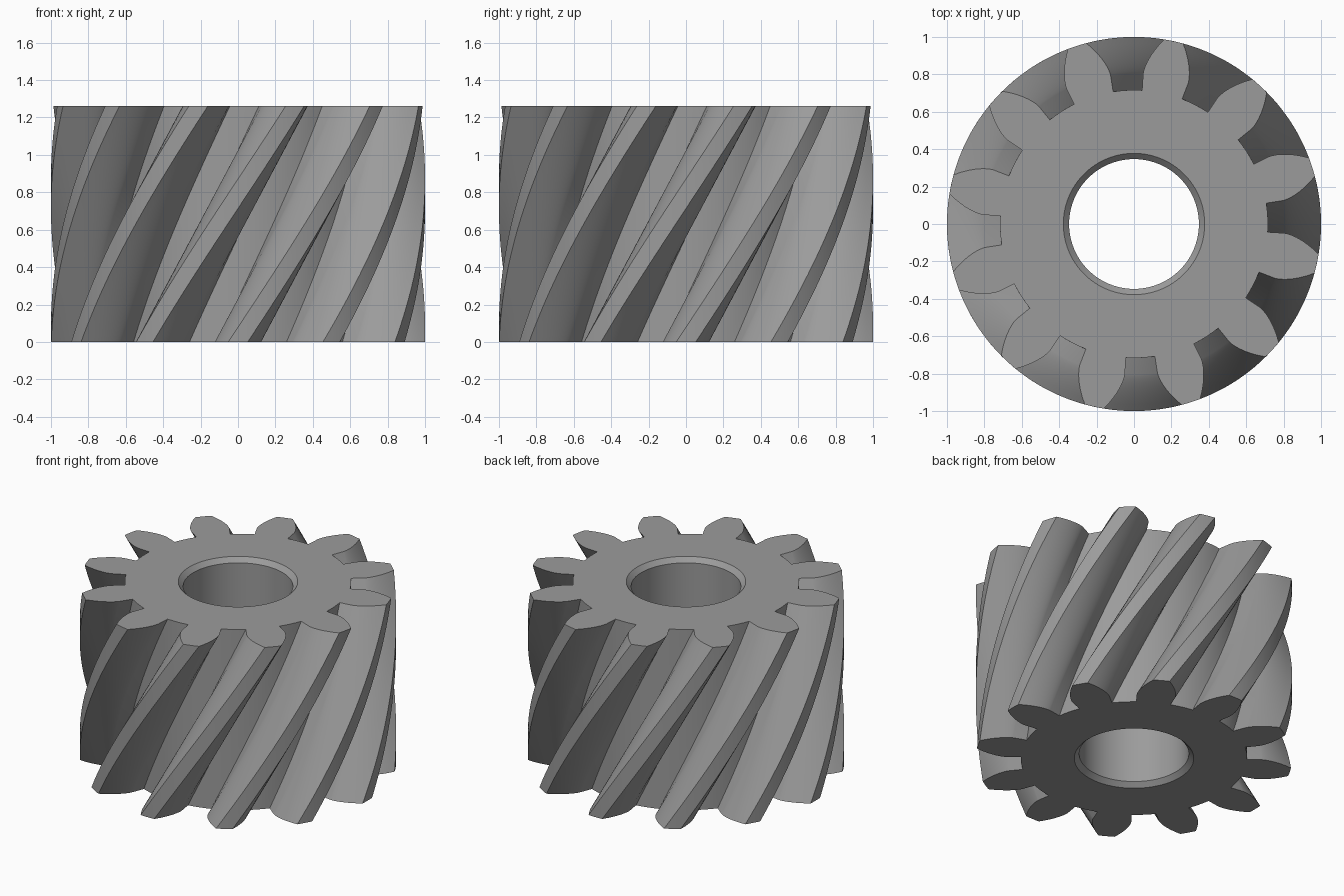
import bpy, bmesh, math

if "Cube" in bpy.data.objects:
    bpy.data.objects.remove(bpy.data.objects["Cube"])

# Helical gear proportions (outer radius = 1)
TEETH = 12
HELIX = math.radians(30)
MODULE = 1 / (TEETH / 2 / math.cos(HELIX) + 1)
PITCH_R = TEETH * MODULE / 2 / math.cos(HELIX)
ROOT_R = PITCH_R - 1.25 * MODULE
PRESSURE = math.atan(math.tan(math.radians(20)) / math.cos(HELIX))
BASE_R = PITCH_R * math.cos(PRESSURE)
HEIGHT = 10 * MODULE
TWIST = HEIGHT * math.tan(HELIX) / PITCH_R
LAYERS = 32
BORE_R, CHAMFER_R, CHAMFER_H = 0.347, 0.378, 0.031
BORE_SIDES = 96


def inv(a):
    return math.tan(a) - a


def tooth_profile():
    """Polar outline of the whole gear: root land, flank, tip land, flank."""
    base_half = math.pi / TEETH / 2 + inv(PRESSURE)
    flank = [(ROOT_R, base_half)]
    steps = 8
    for i in range(steps + 1):
        r = BASE_R + (1 - BASE_R) * (i / steps) ** 1.5
        flank.append((r, base_half - inv(math.acos(min(1, BASE_R / r)))))
    tip = flank[-1][1]
    half_pitch = math.pi / TEETH
    root_gap = half_pitch - base_half
    points = []
    for k in range(TEETH):
        c = 2 * math.pi * k / TEETH
        points += [(ROOT_R, c - half_pitch),
                   (ROOT_R, c - half_pitch + root_gap / 2)]
        points += [(r, c - a) for r, a in flank]
        points += [(1, c - tip / 3), (1, c + tip / 3)]
        points += [(r, c + a) for r, a in reversed(flank)]
        points.append((ROOT_R, c + half_pitch - root_gap / 2))
    return points


def add_ring(bm, polar, z, turn=0):
    return [bm.verts.new((r * math.cos(a + turn), r * math.sin(a + turn), z))
            for r, a in polar]


def bridge(bm, low, high):
    n = len(low)
    for i in range(n):
        j = (i + 1) % n
        bm.faces.new((low[i], low[j], high[j], high[i]))


def loop_edges(bm, ring):
    return [bm.edges.get((ring[i - 1], ring[i])) for i in range(len(ring))]


bm = bmesh.new()

# Twisted toothed wall
profile = tooth_profile()
wall = [add_ring(bm, profile, HEIGHT * i / LAYERS, TWIST * i / LAYERS)
        for i in range(LAYERS + 1)]
for low, high in zip(wall, wall[1:]):
    bridge(bm, low, high)

# Bore with a chamfer at both ends
bore = []
for r, z in ((CHAMFER_R, 0), (BORE_R, CHAMFER_H),
             (BORE_R, HEIGHT - CHAMFER_H), (CHAMFER_R, HEIGHT)):
    circle = [(r, 2 * math.pi * i / BORE_SIDES) for i in range(BORE_SIDES)]
    bore.append(add_ring(bm, circle, z))
for low, high in zip(bore, bore[1:]):
    bridge(bm, high, low)

# Flat end faces between the teeth outline and the bore
for end, normal in ((0, (0, 0, -1)), (-1, (0, 0, 1))):
    edges = loop_edges(bm, wall[end]) + loop_edges(bm, bore[end])
    bmesh.ops.triangle_fill(bm, use_beauty=True, edges=edges, normal=normal)
bmesh.ops.recalc_face_normals(bm, faces=bm.faces)

mesh = bpy.data.meshes.new("helical_gear")
bm.to_mesh(mesh)
bm.free()
gear = bpy.data.objects.new("helical_gear", mesh)
bpy.context.collection.objects.link(gear)

# Plain grey metal
grey = bpy.data.materials.new("steel_grey")
grey.diffuse_color = (0.33, 0.33, 0.33, 1)
grey.use_nodes = True
grey.node_tree.nodes["Principled BSDF"].inputs["Base Color"].default_value = grey.diffuse_color
mesh.materials.append(grey)

bpy.context.view_layer.objects.active = gear
gear.select_set(True)
bpy.ops.object.shade_smooth_by_angle(angle=math.radians(25))
